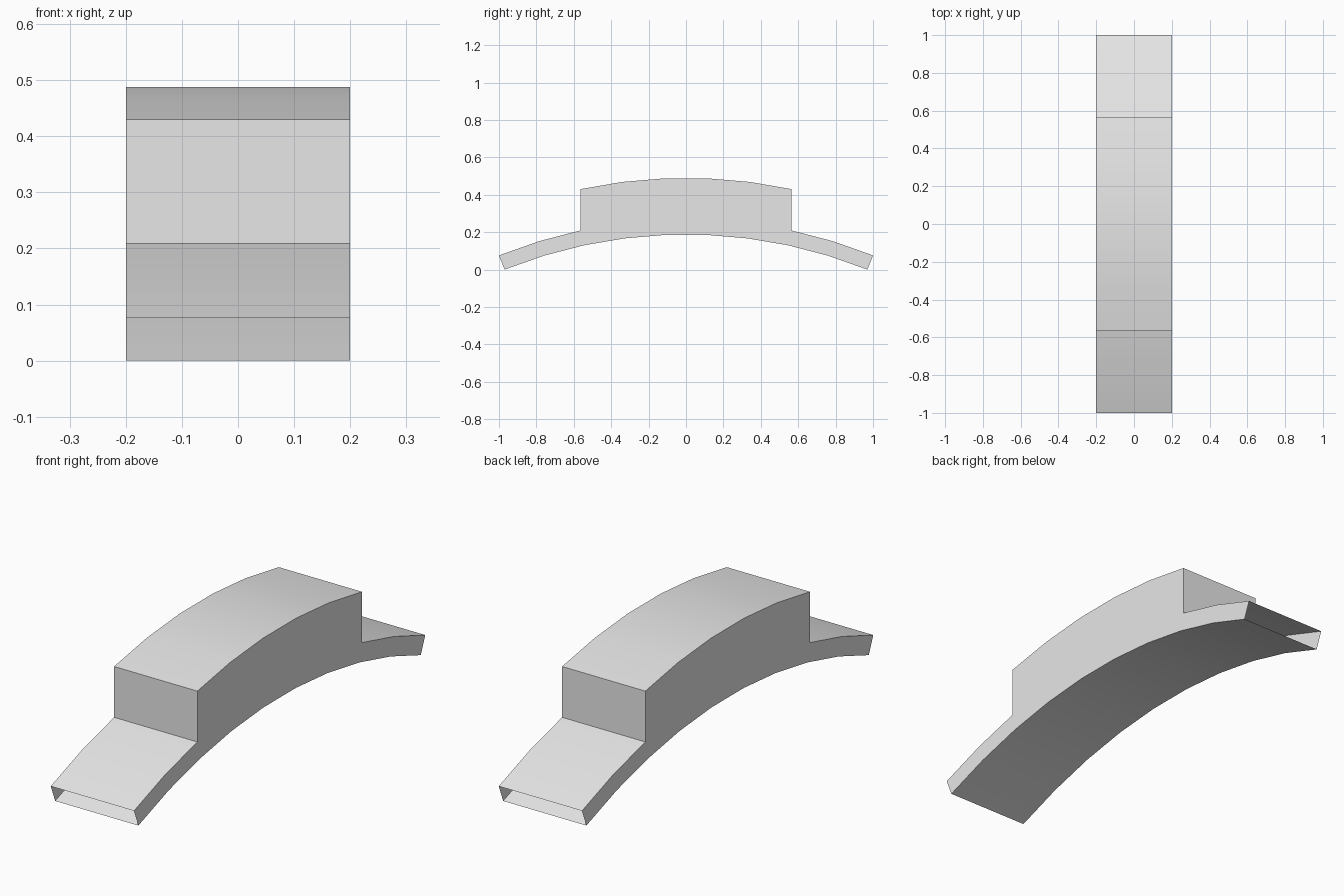
import bpy
import bmesh
from math import sin, cos, radians

cube = bpy.data.objects.get("Cube")
if cube:
    bpy.data.objects.remove(cube, do_unlink=True)

HALF_ANGLE = radians(21.9)
SEGMENTS = 9
OUTER = 1 / sin(HALF_ANGLE)      # radius of the upper arc
INNER = OUTER - 0.0815           # radius of the lower arc
BASE = INNER * cos(HALF_ANGLE)   # puts the arc ends on the ground
HALF_WIDTH = 0.2
BLOCK_RISE = 0.221               # height of the block above the arc


def arc(radius, lift=0.0, skip=0):
    """Points (y, z) along the arc, leaving out some at each end."""
    points = []
    for i in range(skip, SEGMENTS + 1 - skip):
        a = HALF_ANGLE * (2 * i / SEGMENTS - 1)
        points.append((radius * sin(a), radius * cos(a) - BASE + lift))
    return points


# Side outline: ramp, raised block, ramp
lower = arc(INNER)
ramps = arc(OUTER)
upper = ramps[:3] + arc(OUTER, BLOCK_RISE, 2) + ramps[-3:]

bm = bmesh.new()


def row(points, x):
    return [bm.verts.new((x, y, z)) for y, z in points]


def strip(a, b):
    for i in range(len(a) - 1):
        bm.faces.new((a[i], a[i + 1], b[i + 1], b[i]))


low_r, low_l = row(lower, -HALF_WIDTH), row(lower, HALF_WIDTH)
up_r, up_l = row(upper, -HALF_WIDTH), row(upper, HALF_WIDTH)

# Shell with both narrow ends left open
strip(up_l, up_r)
strip(low_r, low_l)
bm.faces.new(up_r + low_r[::-1])
bm.faces.new(low_l + up_l[::-1])
bm.normal_update()

mesh = bpy.data.meshes.new("arched_shell")
bm.to_mesh(mesh)
bm.free()
shell = bpy.data.objects.new("arched_shell", mesh)
bpy.context.collection.objects.link(shell)

# Plain grey
grey = bpy.data.materials.new("light_grey")
grey.use_nodes = True
colour = (0.8, 0.8, 0.8, 1)
grey.diffuse_color = colour
grey.node_tree.nodes["Principled BSDF"].inputs["Base Color"].default_value = colour
mesh.materials.append(grey)

# Smooth arcs, sharp corners
bpy.ops.object.select_all(action="DESELECT")
shell.select_set(True)
bpy.context.view_layer.objects.active = shell
bpy.ops.object.shade_smooth_by_angle(angle=radians(30))
